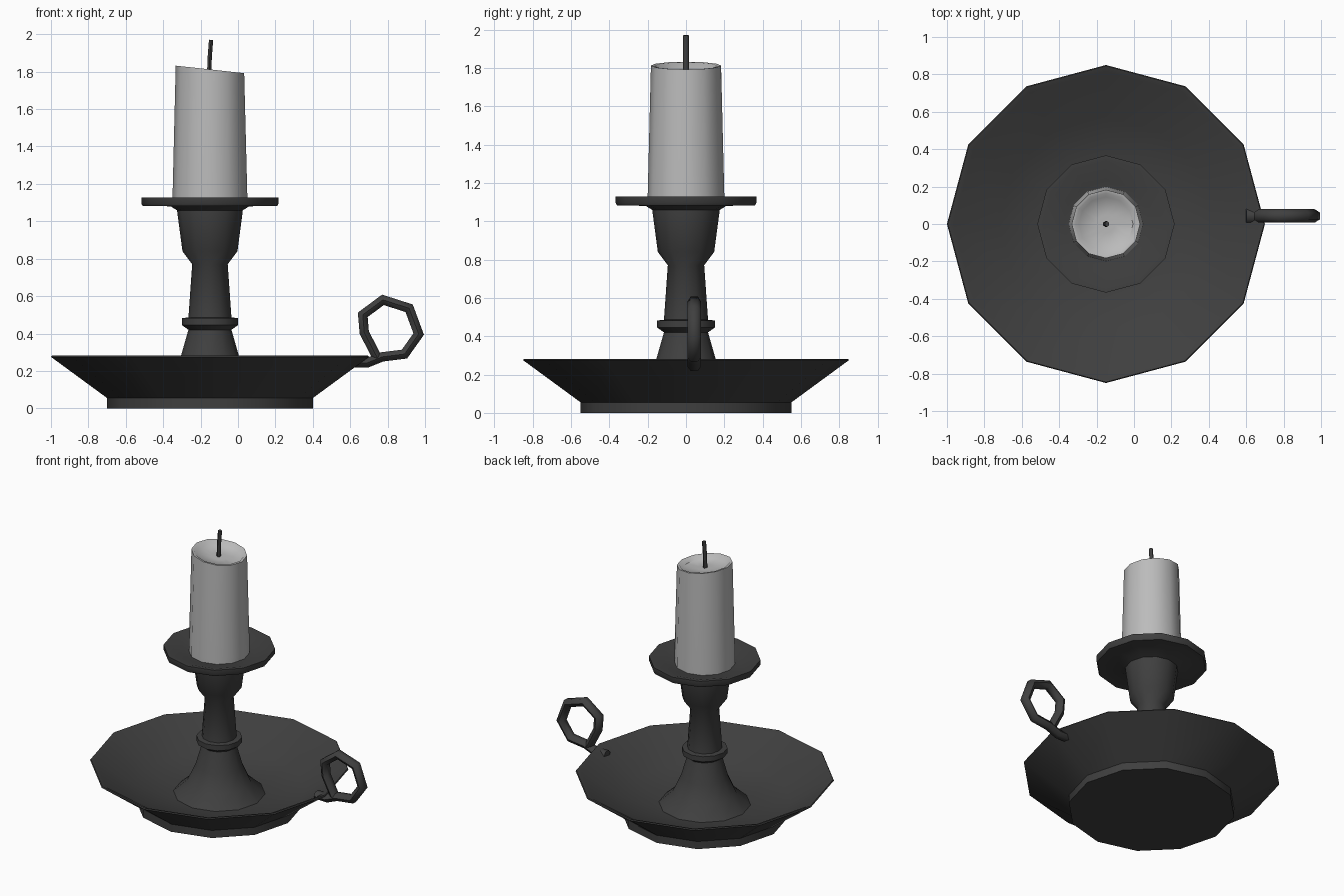
import bpy, bmesh, math
from mathutils import Vector

if "Cube" in bpy.data.objects:
    bpy.data.objects.remove(bpy.data.objects["Cube"])

CX = -0.15  # axis of the dish, stem and candle


def material(name, rgb):
    m = bpy.data.materials.new(name)
    m.diffuse_color = (*rgb, 1)
    m.use_nodes = True
    m.node_tree.nodes["Principled BSDF"].inputs["Base Color"].default_value = m.diffuse_color
    return m


iron = material("dark iron", (0.05, 0.05, 0.05))
wax = material("pale wax", (0.5, 0.5, 0.5))


def finish(name, bm, mat, angle=45):
    bmesh.ops.recalc_face_normals(bm, faces=bm.faces)
    me = bpy.data.meshes.new(name)
    bm.to_mesh(me)
    bm.free()
    me.materials.append(mat)
    ob = bpy.data.objects.new(name, me)
    bpy.context.collection.objects.link(ob)
    bpy.ops.object.select_all(action='DESELECT')
    ob.select_set(True)
    bpy.context.view_layer.objects.active = ob
    bpy.ops.object.shade_smooth_by_angle(angle=math.radians(angle))
    return ob


def skin(bm, rings):
    """Join rings of vertices with quads and cap both ends."""
    n = len(rings[0])
    for a, b in zip(rings, rings[1:]):
        for i in range(n):
            j = (i + 1) % n
            bm.faces.new((a[i], a[j], b[j], b[i]))
    bm.faces.new(rings[0])
    bm.faces.new(rings[-1])


def lathe(name, profile, mat, sides=12, angle=45, tilt=0.0, tilt_above=9.0):
    """Turn (radius, z) points about the axis; tilt slants the upper rings."""
    bm = bmesh.new()
    rings = []
    for r, z in profile:
        ring = []
        for i in range(sides):
            a = 2 * math.pi * i / sides
            x, y = r * math.cos(a), r * math.sin(a)
            dz = tilt * x if z > tilt_above else 0
            ring.append(bm.verts.new((CX + x, y, z + dz)))
        rings.append(ring)
    skin(bm, rings)
    return finish(name, bm, mat, angle)


def tube(name, path, half_w, half_t, sides, y, mat):
    """Sweep an elliptical section along (x, z) points in a plane at y."""
    bm = bmesh.new()
    pts = [Vector(p) for p in path]
    rings = []
    for k, p in enumerate(pts):
        d_in = (p - pts[k - 1]).normalized() if k else None
        d_out = (pts[k + 1] - p).normalized() if k < len(pts) - 1 else None
        d_in, d_out = d_in or d_out, d_out or d_in
        t = (d_in + d_out).normalized()
        nrm = Vector((-t.y, t.x)) / max(t.dot(d_in), 0.5)
        ring = []
        for i in range(sides):
            a = 2 * math.pi * i / sides
            q = p + nrm * half_t * math.sin(a)
            ring.append(bm.verts.new((q.x, y + half_w * math.cos(a), q.y)))
        rings.append(ring)
    skin(bm, rings)
    return finish(name, bm, mat, 65)


# Wide dish with a foot and a narrow rim
lathe("dish", [(0.55, 0), (0.55, 0.055), (0.85, 0.275), (0.845, 0.282),
               (0.815, 0.272), (0.57, 0.11), (0.25, 0.07)], iron)

# Stem: flared foot, collar, shaft and cup
lathe("stem", [(0.32, 0.06), (0.21, 0.16), (0.155, 0.28), (0.115, 0.42),
               (0.15, 0.445), (0.15, 0.482), (0.115, 0.486), (0.095, 0.77),
               (0.147, 0.84), (0.175, 1.05), (0.175, 1.085)], iron)

# Drip pan under the candle
lathe("drip_pan", [(0.17, 1.055), (0.21, 1.08), (0.36, 1.083), (0.367, 1.095),
                   (0.367, 1.128), (0.34, 1.128), (0.23, 1.095),
                   (0.15, 1.09)], iron)

# Candle with slanted top and a shallow melted hollow
lathe("candle", [(0.2, 1.085), (0.2, 1.13), (0.183, 1.812), (0.165, 1.81),
                 (0.145, 1.787), (0.05, 1.782)], wax,
      angle=50, tilt=-0.11, tilt_above=1.5)

# Wick, leaning slightly
tube("wick", [(-0.155, 1.77), (-0.151, 1.88), (-0.144, 1.97)],
     0.015, 0.013, 6, 0, iron)

# Curled finger loop on the rim
tube("handle", [(0.6, 0.245), (0.69, 0.243), (0.77, 0.275), (0.89, 0.29),
                (0.966, 0.397), (0.915, 0.535), (0.775, 0.58), (0.667, 0.5),
                (0.675, 0.405), (0.745, 0.27)],
     0.036, 0.029, 6, 0.043, iron)
